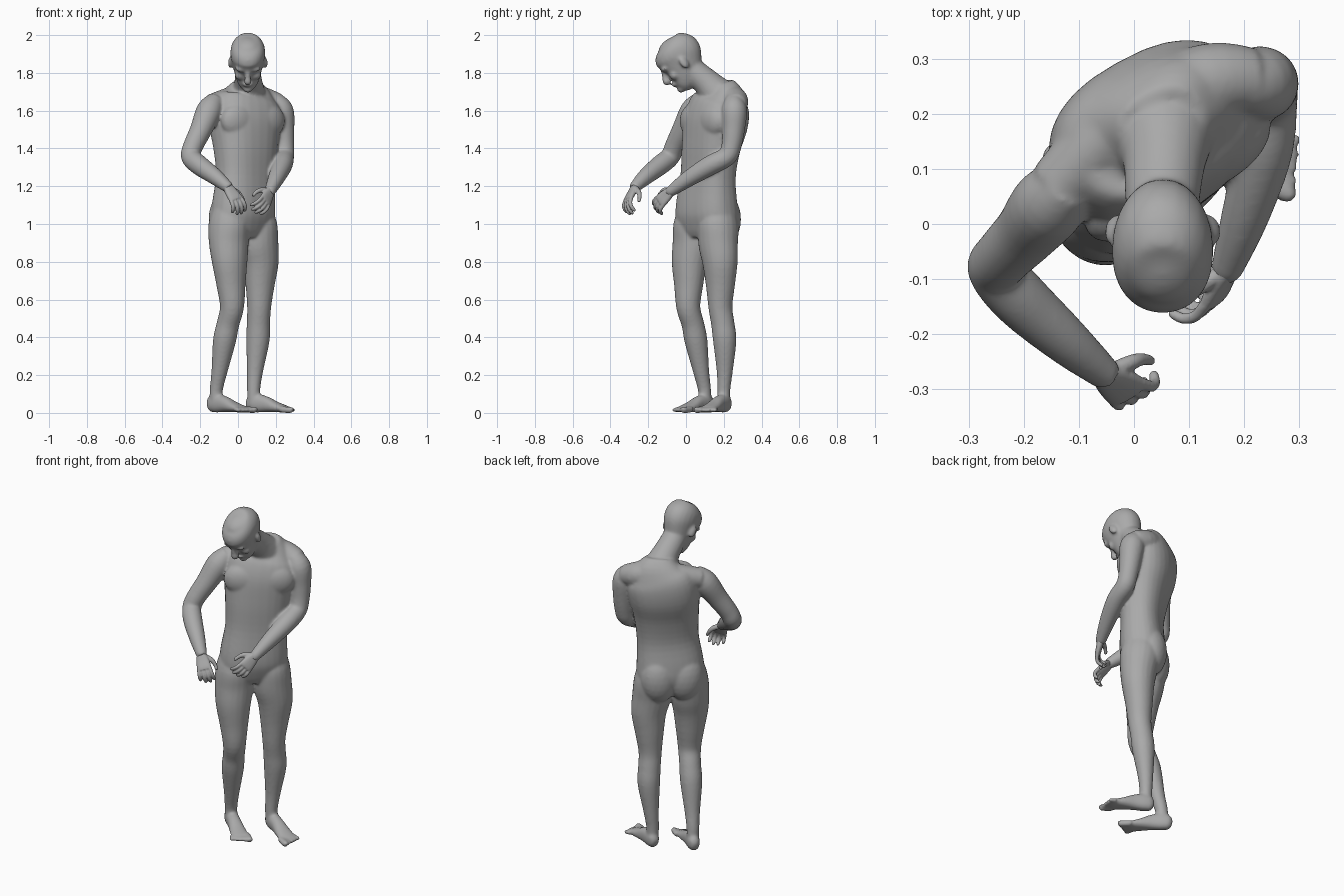
import bpy, bmesh, math
from mathutils import Vector, Matrix

if "Cube" in bpy.data.objects:
    bpy.data.objects.remove(bpy.data.objects["Cube"])

skin = bpy.data.materials.new("grey_clay")
skin.use_nodes = True
skin.diffuse_color = (0.4, 0.4, 0.4, 1)
skin.node_tree.nodes["Principled BSDF"].inputs["Base Color"].default_value = (0.4, 0.4, 0.4, 1)
UP = Vector((0, 0, 1))


def spline(rows, steps=4):
    """Catmull-Rom interpolation of section rows."""
    rows = [Vector(r) for r in rows]
    out = []
    for i in range(len(rows) - 1):
        p0, p1, p2 = rows[max(i - 1, 0)], rows[i], rows[i + 1]
        p3 = rows[min(i + 2, len(rows) - 1)]
        for k in range(steps):
            t = k / steps
            out.append(p1 + (p2 - p0) * t / 2 + (2 * p0 - 5 * p1 + 4 * p2 - p3) * t * t / 2
                       + (3 * p1 - p0 - 3 * p2 + p3) * t ** 3 / 2)
    return out + [rows[-1]]


def loft(bm, rows, side, power=2, sides=20):
    """Skin oval sections (x, y, z, half width, half depth) along a path."""
    rows = spline([r if len(r) == 5 else (*r, r[-1]) for r in rows])
    rings = []
    for i, row in enumerate(rows):
        centre = Vector(row[:3])
        ahead, behind = rows[min(i + 1, len(rows) - 1)], rows[max(i - 1, 0)]
        along = (Vector(ahead[:3]) - Vector(behind[:3])).normalized()
        across = side(centre) if callable(side) else Vector(side)
        across = (across - along * across.dot(along)).normalized()
        depth = along.cross(across)
        ring = []
        for k in range(sides):
            c, s = (f(math.tau * k / sides) for f in (math.cos, math.sin))
            u, v = (math.copysign(abs(w) ** (2 / power), w) for w in (c, s))
            ring.append(bm.verts.new(centre + across * u * max(row[3], .002) + depth * v * max(row[4], .002)))
        rings.append(ring)
    for lower, upper in zip(rings, rings[1:]):
        for k in range(sides):
            n = (k + 1) % sides
            bm.faces.new((lower[k], lower[n], upper[n], upper[k]))
    bm.faces.new(rings[0][::-1])
    bm.faces.new(rings[-1])


def blob(bm, centre, axes, radii):
    """Ellipsoid with radii along three given axes."""
    turn = Matrix([Vector(a).normalized() for a in axes]).transposed().to_4x4()
    bmesh.ops.create_icosphere(bm, subdivisions=3, radius=1,
                               matrix=Matrix.Translation(centre) @ turn @ Matrix.Diagonal((*radii, 1)))


def fuse(name, bm, voxel, smooth):
    """Weld overlapping parts into one smooth skin."""
    bmesh.ops.recalc_face_normals(bm, faces=bm.faces)
    mesh = bpy.data.meshes.new(name)
    bm.to_mesh(mesh)
    bm.free()
    mesh.materials.append(skin)
    obj = bpy.data.objects.new(name, mesh)
    bpy.context.collection.objects.link(obj)
    remesh = obj.modifiers.new("weld", 'REMESH')
    remesh.mode, remesh.voxel_size = 'VOXEL', voxel
    soft = obj.modifiers.new("soften", 'SMOOTH')
    soft.factor, soft.iterations = 0.5, smooth
    bpy.ops.object.select_all(action='DESELECT')
    obj.select_set(True)
    bpy.context.view_layer.objects.active = obj
    for m in ("weld", "soften"):
        bpy.ops.object.modifier_apply(modifier=m)
    bpy.ops.object.shade_smooth_by_angle(angle=math.radians(50))
    return obj


def trunk_side(p):
    """Trunk twists from the hips to the shoulders."""
    yaw = math.radians(45 - 15 * min(max((p.z - 1) / .65, 0), 1))
    return Vector((math.cos(yaw), math.sin(yaw), 0))


body = bmesh.new()

# Trunk
loft(body, [(.03, .108, .925, .11, .08), (.028, .108, .965, .16, .102), (.027, .11, 1.03, .185, .122),
            (.03, .11, 1.1, .184, .124), (.04, .117, 1.25, .17, .113), (.04, .132, 1.4, .18, .127),
            (.036, .157, 1.53, .196, .145), (.04, .18, 1.63, .19, .134), (.047, .19, 1.69, .14, .1),
            (.052, .178, 1.745, .08, .066)], trunk_side, 2.4, 28)

# Shoulder girdle and neck
loft(body, [(-.14, .065, 1.63, .057), (-.05, .155, 1.655, .066), (.045, .21, 1.67, .076), (.14, .258, 1.65, .072),
            (.218, .262, 1.63, .058)], UP)
loft(body, [(.055, .18, 1.67, .1), (.055, .115, 1.742, .076), (.052, .055, 1.795, .069), (.052, 0, 1.85, .063)], (1, 0, 0))

# Chest and buttock masses
for s in (-1, 1):
    for centre, out, wide, radii in (((.036, .157, 1.545), .08, .085, (.11, .06, .095)),
                                     ((.028, .108, 1.025), -.05, .072, (.105, .09, .145))):
        c = Vector(centre)
        left = trunk_side(c)
        front = left.cross(UP)
        blob(body, c + front * out + left * wide * s, (left, front, UP), radii)

# Legs
loft(body, [(-.045, .045, 1.1, .08), (-.05, .04, 1, .103, .11), (-.049, .034, .9, .108, .103), (-.044, .018, .8, .098, .091),
            (-.037, .014, .68, .08, .076), (-.032, .012, .56, .064), (-.053, .036, .47, .06), (-.072, .053, .38, .061),
            (-.098, .08, .22, .043), (-.115, .098, .12, .035), (-.115, .1, .04, .034)], (.7, .7, 0))
loft(body, [(.09, .17, 1.1, .08), (.1, .172, 1, .103, .11), (.109, .17, .9, .108, .103), (.122, .18, .8, .098, .091),
            (.117, .182, .68, .08, .076), (.112, .182, .56, .064), (.108, .195, .47, .062), (.105, .205, .38, .062),
            (.09, .205, .22, .043), (.083, .2, .12, .035), (.084, .2, .04, .034)], (.7, .7, 0))

# Feet with toes
for ankle, ahead, s in (((-.118, .104, 0), (.77, -.63, 0), -1), ((.092, .2, 0), (.88, -.47, 0), 1)):
    ankle, ahead = Vector(ankle), Vector(ahead).normalized()
    left = UP.cross(ahead)
    loft(body, [(*(ankle + ahead * t + UP * z), w, h) for t, z, w, h in
                ((-.05, .035, .015, .02), (-.033, .04, .03, .04), (0, .05, .036, .05), (.06, .045, .037, .043),
                 (.12, .031, .044, .029), (.17, .021, .049, .02), (.19, .017, .046, .017))], left, 2.3)
    for k in range(5):
        root = ankle + ahead * .17 + left * s * (.021 * k - .04)
        tip = root + ahead * (.066 - .009 * k) + left * s * .002 * k
        r = .018 if k == 0 else .013
        loft(body, [(*(root + UP * .018), r), (*(tip + UP * .014), r), (*(tip + ahead * .01 + UP * .012), r / 2)],
             left, 2, 10)

# Arms
loft(body, [(-.115, .075, 1.66, .045), (-.152, .038, 1.6, .068), (-.195, -.015, 1.5, .059), (-.238, -.06, 1.41, .053),
            (-.25, -.084, 1.355, .052), (-.205, -.138, 1.31, .053), (-.122, -.213, 1.25, .044),
            (-.055, -.27, 1.195, .031), (-.048, -.276, 1.188, .029)], (.8, -.6, .3))
loft(body, [(.19, .25, 1.66, .045), (.226, .255, 1.6, .068), (.239, .252, 1.5, .06), (.245, .24, 1.41, .053),
            (.245, .215, 1.355, .052), (.235, .13, 1.31, .053), (.202, .015, 1.24, .044), (.171, -.075, 1.176, .031),
            (.168, -.082, 1.17, .029)], (1, 0, 0))

# Head bowed forward: skull and jaw
right, crown = Vector((1, 0, 0)), Vector((0, -.574, .819))
face = crown.cross(right)
if face.y > 0:
    face = -face
ear_mid = Vector((.052, -.017, 1.853))


def on_head(x, f, t):
    return ear_mid + right * x + face * f + crown * t


loft(body, [(*on_head(0, f, t), a, b) for t, f, a, b in
            ((-.125, .075, .024, .024), (-.105, .06, .047, .048), (-.07, .038, .064, .073), (-.03, .018, .075, .099),
             (.01, .006, .084, .117), (.05, -.002, .092, .128), (.09, -.003, .089, .118), (.12, -.002, .073, .092),
             (.138, 0, .048, .06), (.148, 0, .012, .014))], right, 2.1, 24)

# Facial features
head_axes = (right, face, crown)
loft(body, [(*on_head(0, .11, .025), .013), (*on_head(0, .121, -.01), .016), (*on_head(0, .129, -.032), .021),
            (*on_head(0, .113, -.044), .015)], right, 2, 12)
blob(body, on_head(0, .099, -.07), head_axes, (.028, .018, .016))
blob(body, on_head(0, .085, -.108), head_axes, (.026, .024, .022))
for s in (-1, 1):
    blob(body, on_head(.034 * s, .098, .028), head_axes, (.034, .019, .015))
    blob(body, on_head(.04 * s, .074, -.028), head_axes, (.03, .026, .028))
    blob(body, on_head(.09 * s, -.006, -.003), (right + face * -.5 * s, face + right * .5 * s, crown), (.014, .023, .037))

parts = [fuse("body", body, .007, 12)]

# Hands: palm, four curled fingers and a thumb
for name, wrist, reach, palm, s in (("right_hand", (-.055, -.27, 1.195), (.52, -.42, -.75), (-.3, .75, -.5), 1),
                                    ("left_hand", (.171, -.077, 1.176), (-.3, -.68, -.64), (-.75, .6, -.2), -1)):
    wrist, reach = Vector(wrist), Vector(reach).normalized()
    palm = Vector(palm)
    palm = (palm - reach * palm.dot(reach)).normalized()
    thumb = reach.cross(palm) * s
    hand = bmesh.new()

    def at(d, w, n):
        return wrist + reach * d + thumb * w + palm * n

    loft(hand, [(*at(d, 0, 0), w, h) for d, w, h in
                ((-.03, .02, .02), (0, .026, .021), (.035, .035, .018), (.075, .04, .016), (.092, .036, .012))], thumb, 2.4)
    for k in range(4):
        w, size = .03 - .02 * k, (.9, 1, .95, .75)[k]
        loft(hand, [(*at(.08 + d * size, w * (1 + d * 4), n * size), r) for d, n, r in
                    ((0, 0, .011), (.038, .008, .0105), (.06, .028, .01), (.066, .052, .009), (.064, .06, .005))],
             thumb, 2, 10)
    loft(hand, [(*at(d, w, n), r) for d, w, n, r in
                ((.015, .015, .005, .015), (.04, .045, .018, .014), (.065, .057, .03, .011), (.09, .06, .038, .009),
                 (.096, .06, .04, .005))], palm, 2, 10)
    parts.append(fuse(name, hand, .004, 2))

# Rest the soles on the ground
low = min(v.co.z for p in parts for v in p.data.vertices)
for p in parts:
    p.data.transform(Matrix.Translation((0, 0, -low)))
